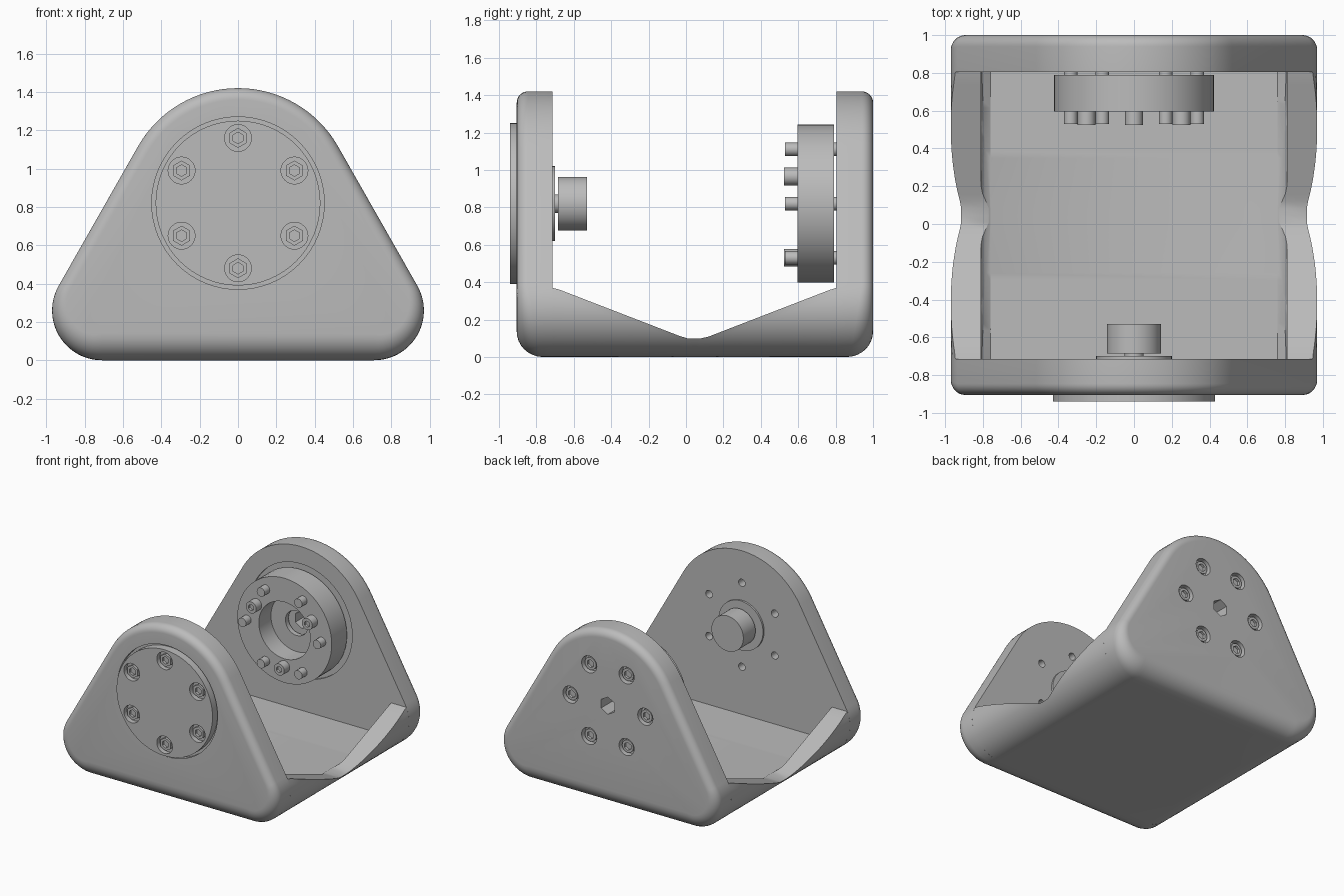
import bpy, bmesh, math
from mathutils import Matrix

cube = bpy.data.objects.get("Cube")
if cube:
    bpy.data.objects.remove(cube, do_unlink=True)

grey = bpy.data.materials.new("machined grey")
grey.use_nodes = True
grey.diffuse_color = (0.5, 0.5, 0.5, 1)
grey.node_tree.nodes["Principled BSDF"].inputs["Base Color"].default_value = (0.5, 0.5, 0.5, 1)

AXIS_Z = 0.82        # height of the pivot axis
CORNER = 0.26        # radius of the lower plate corners
CORNER_X = 0.71
FRONT_IN, FRONT_OUT = -0.715, -0.905
BACK_IN, BACK_OUT = 0.805, 1.0


def finish(name, bm):
    """Turn a bmesh into a grey, smooth-shaded object."""
    bmesh.ops.recalc_face_normals(bm, faces=bm.faces[:])
    mesh = bpy.data.meshes.new(name)
    bm.to_mesh(mesh)
    bm.free()
    mesh.materials.append(grey)
    obj = bpy.data.objects.new(name, mesh)
    bpy.context.collection.objects.link(obj)
    return obj


def smooth(obj):
    bpy.ops.object.select_all(action='DESELECT')
    obj.select_set(True)
    bpy.context.view_layer.objects.active = obj
    bpy.ops.object.shade_smooth_by_angle(angle=math.radians(30))


def rod(name, r, y0, y1, x=0, z=0, sides=32):
    """Cylinder along y, placed relative to the pivot axis."""
    bm = bmesh.new()
    bmesh.ops.create_cone(bm, cap_ends=True, segments=sides, radius1=r, radius2=r,
                          depth=abs(y1 - y0))
    place = Matrix.Translation((x, (y0 + y1) / 2, AXIS_Z + z))
    bmesh.ops.transform(bm, matrix=place @ Matrix.Rotation(math.pi / 2, 4, 'X'), verts=bm.verts[:])
    return finish(name, bm)


def cut(obj, cutters):
    """Subtract the cutters and remove them."""
    for c in cutters:
        c.hide_render = True
        mod = obj.modifiers.new("cut", 'BOOLEAN')
        mod.operation = 'DIFFERENCE'
        mod.solver = 'EXACT'
        mod.object = c
        bpy.context.view_layer.objects.active = obj
        bpy.ops.object.modifier_apply(modifier=mod.name)
        bpy.data.objects.remove(c, do_unlink=True)


def circle(r, count, start):
    angles = [math.radians(start + 360 * i / count) for i in range(count)]
    return [(r * math.cos(a), r * math.sin(a)) for a in angles]


def loft(name, rings):
    """Skin closed rings of equal length and cap both ends."""
    bm = bmesh.new()
    rows = [[bm.verts.new(p) for p in ring] for ring in rings]
    n = len(rows[0])
    for a, b in zip(rows, rows[1:]):
        for i in range(n):
            j = (i + 1) % n
            bm.faces.new((a[i], a[j], b[j], b[i]))
    bm.faces.new(rows[0])
    bm.faces.new(rows[-1])
    return finish(name, bm)


def plate_outline():
    """Rounded triangle as (x, z, normal x, normal z, fillet radius)."""
    half = []
    for i in range(17):                                   # top arc
        a = math.radians(90 - 60 * i / 16)
        c, s = math.cos(a), math.sin(a)
        half.append((0.6 * c, AXIS_Z + 0.6 * s, c, s, 0.06))
    for i in range(17):                                   # lower corner
        t = i / 16
        a = math.radians(30 - 120 * t)
        c, s = math.cos(a), math.sin(a)
        half.append((CORNER_X + CORNER * c, CORNER + CORNER * s, c, s, 0.06 + 0.08 * t))
    return half + [(-x, z, -nx, nz, r) for x, z, nx, nz, r in half[:0:-1]]


def plate(name, inner, outer):
    """Side plate with its outer rim rounded over."""
    sign = 1 if outer > inner else -1
    outline = plate_outline()
    rings = [[(x, inner, z) for x, z, _, _, _ in outline]]
    for k in range(9):
        a = math.radians(90 * k / 8)
        ring = []
        for x, z, nx, nz, r in outline:
            d = r * (1 - math.cos(a))
            ring.append((x - nx * d, outer - sign * r * (1 - math.sin(a)), z - nz * d))
        rings.append(ring)
    return loft(name, rings)


# Base tray with side lips that rise towards both plates
def tray_section(y):
    mid = (FRONT_OUT + BACK_OUT) / 2
    h = 0.1 + 0.27 * min(1, max(0, abs(y - mid) - 0.05) / 0.7)
    top = math.asin((h - CORNER) / CORNER)
    half = []
    for i in range(13):
        a = -math.pi / 2 + (top + math.pi / 2) * i / 12
        half.append((CORNER_X + CORNER * math.cos(a), y, CORNER + CORNER * math.sin(a)))
    for i in range(9):
        z = h + (0.095 - h) * i / 8
        half.append((0.81 - 0.05 * max(0, 1 - (z - 0.095) / 0.05) ** 2, y, z))
    return half + [(-x, yy, z) for x, yy, z in reversed(half)]


STEPS = 40
tray = loft("base_tray", [tray_section(FRONT_IN + (BACK_IN - FRONT_IN) * i / STEPS)
                          for i in range(STEPS + 1)])
smooth(tray)

front_bolts = circle(0.34, 6, 30)
back_bolts = circle(0.335, 6, 0)

# Front plate: pocket for the cover and screw holes on the inside
front = plate("front_plate", FRONT_IN, FRONT_OUT)
cut(front, [rod("pocket", 0.45, -1.0, -0.875, sides=64)]
    + [rod("hole", 0.03, -0.8, -0.7, x, z, 16) for x, z in front_bolts])
smooth(front)

# Round cover with counterbored screws
cover = rod("front_cover", 0.43, -0.94, -0.87, sides=64)
cut(cover, [rod("bore", 0.07, -1.0, -0.9, x, z) for x, z in front_bolts])
smooth(cover)


def screw(name, r, sides, base, tip, x, z, socket):
    """Screw head with a hexagonal socket in its tip."""
    head = rod(name, r, base, tip, x, z, sides)
    d = 1 if tip > base else -1
    cut(head, [rod("socket", socket, tip + 0.02 * d, tip - 0.02 * d, x, z, 6)])
    smooth(head)


for i, (x, z) in enumerate(front_bolts):
    screw(f"cover_screw_{i + 1}", 0.052, 6, -0.89, -0.93, x, z, 0.03)

# Stub shaft on the inside of the front plate
for name, r, y0, y1 in (("shaft_collar", 0.2, -0.72, -0.70),
                        ("shaft_neck", 0.05, -0.71, -0.67),
                        ("stub_shaft", 0.143, -0.685, -0.53)):
    smooth(rod(name, r, y0, y1, sides=48))

# Back plate: shallow hub seat, central hexagon hole, counterbores
back = plate("back_plate", BACK_IN, BACK_OUT)
cut(back, [rod("seat", 0.46, 0.7, 0.82, sides=64), rod("hexagon", 0.07, 0.7, 1.1, sides=6)]
    + [rod("bore", 0.068, 0.95, 1.1, x, z) for x, z in back_bolts])
smooth(back)
for i, (x, z) in enumerate(back_bolts):
    screw(f"plate_screw_{i + 1}", 0.05, 24, 0.94, 0.985, x, z, 0.032)
    smooth(rod(f"through_bolt_{i + 1}", 0.036, 0.53, 0.83, x, z, 16))

# Hub ring with a stepped bore and three cap screws
hub = rod("hub_ring", 0.423, 0.595, 0.79, sides=64)
cut(hub, [rod("wide_bore", 0.23, 0.5, 0.75, sides=48), rod("narrow_bore", 0.1, 0.7, 0.9)])
smooth(hub)
for i, (x, z) in enumerate(circle(0.29, 3, 30)):
    screw(f"hub_screw_{i + 1}", 0.047, 24, 0.6, 0.525, x, z, 0.025)
